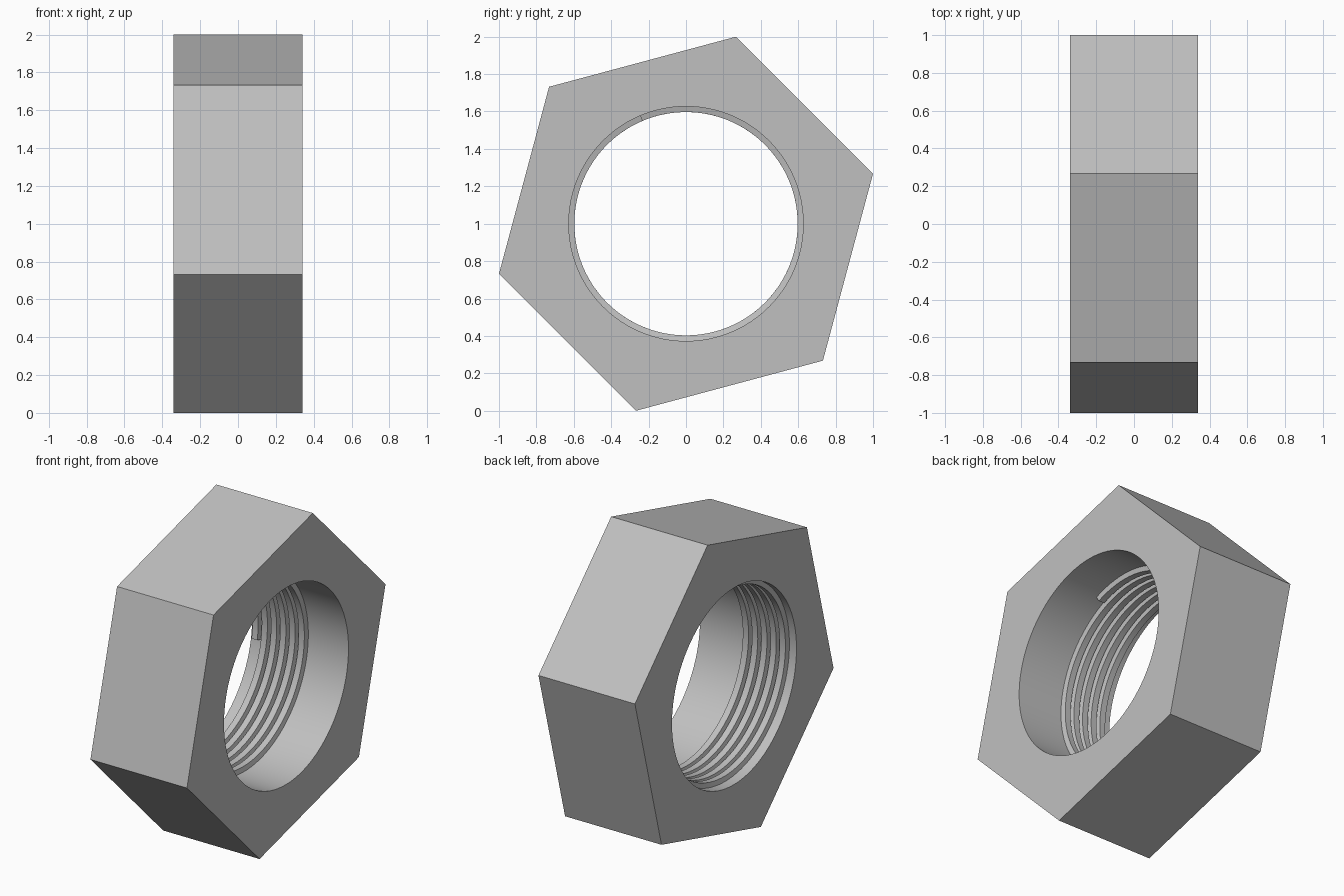
import bpy
import bmesh
from math import cos, sin, radians, tau

HALF = 0.34          # half thickness along x
HEX_R = 1.0353       # corner radius of the hexagon
BORE_R = 0.627
CREST_R = 0.597
SEGMENTS = 96

if "Cube" in bpy.data.objects:
    bpy.data.objects.remove(bpy.data.objects["Cube"], do_unlink=True)

steel = bpy.data.materials.new("plain grey steel")
steel.use_nodes = True
grey = (0.53, 0.53, 0.53, 1)
steel.diffuse_color = grey
steel.node_tree.nodes["Principled BSDF"].inputs["Base Color"].default_value = grey


def point(x, radius, angle):
    """Position around the nut's axis, which runs along x."""
    return (x, radius * cos(angle), 1 + radius * sin(angle))


def finish(bm, name):
    bmesh.ops.recalc_face_normals(bm, faces=bm.faces)
    mesh = bpy.data.meshes.new(name)
    bm.to_mesh(mesh)
    bm.free()
    mesh.materials.append(steel)
    obj = bpy.data.objects.new(name, mesh)
    bpy.context.collection.objects.link(obj)
    bpy.ops.object.select_all(action='DESELECT')
    obj.select_set(True)
    bpy.context.view_layer.objects.active = obj
    bpy.ops.object.shade_smooth_by_angle(angle=radians(25))
    return obj


def add_wall(bm, radius, count, turn):
    """Tube wall between the two end faces; returns its rim edges."""
    rims = [[bm.verts.new(point(x, radius, turn + tau * i / count))
             for i in range(count)] for x in (-HALF, HALF)]
    for i in range(count):
        j = (i + 1) % count
        bm.faces.new((rims[0][i], rims[0][j], rims[1][j], rims[1][i]))
    return [[bm.edges.get((rim[i], rim[(i + 1) % count])) for i in range(count)]
            for rim in rims]


# Hexagonal body with a plain round bore
bm = bmesh.new()
outer = add_wall(bm, HEX_R, 6, radians(15))
inner = add_wall(bm, BORE_R, SEGMENTS, 0)
for hex_rim, bore_rim in zip(outer, inner):
    bmesh.ops.triangle_fill(bm, edges=hex_rim + bore_rim, use_beauty=True)
finish(bm, "hexagonal_body")

# Right-handed thread ridge swept along a helix, with blunt ends
START_X, PITCH, TURNS = 0.05, 0.065, 5.34
profile = [(-0.028, BORE_R + 0.003), (-0.02, CREST_R),
           (0.02, CREST_R), (0.028, BORE_R + 0.003)]
steps = int(TURNS * SEGMENTS)
bm = bmesh.new()
rings = []
for s in range(steps + 1):
    turn = TURNS * s / steps
    angle = radians(113) - tau * turn
    rings.append([bm.verts.new(point(START_X - PITCH * turn + dx, r, angle))
                  for dx, r in profile])
for a, b in zip(rings, rings[1:]):
    for k in range(4):
        n = (k + 1) % 4
        bm.faces.new((a[k], a[n], b[n], b[k]))
bm.faces.new(rings[0])
bm.faces.new(rings[-1])
finish(bm, "thread_ridge")
